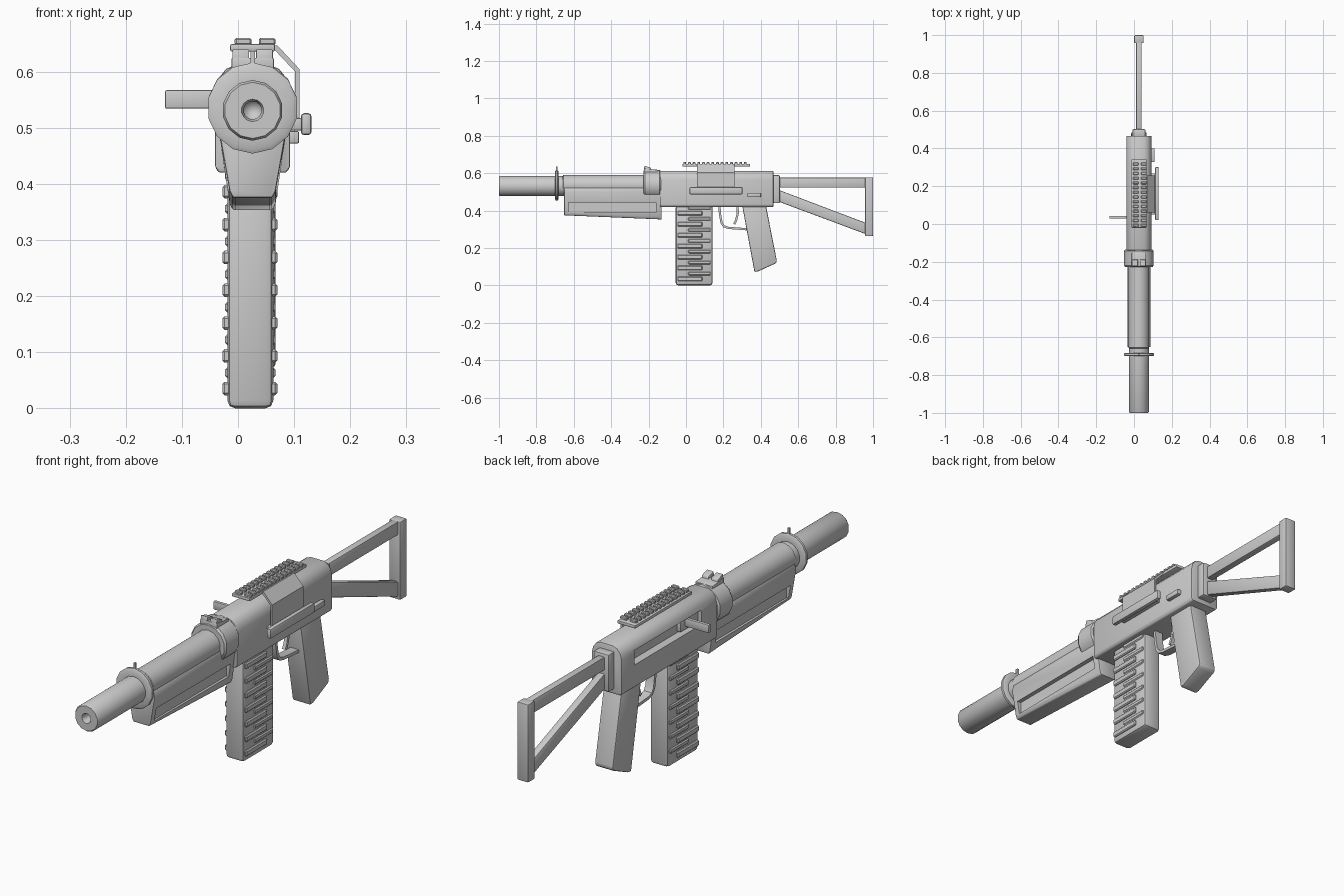
import bpy, bmesh, math
from mathutils import Vector

if "Cube" in bpy.data.objects:
    bpy.data.objects.remove(bpy.data.objects["Cube"])

CX = 0.026  # centre plane of the body


def finish(name, bm, bevel=0.0, seg=2):
    bmesh.ops.recalc_face_normals(bm, faces=bm.faces)
    me = bpy.data.meshes.new(name)
    bm.to_mesh(me)
    bm.free()
    ob = bpy.data.objects.new(name, me)
    bpy.context.collection.objects.link(ob)
    if bevel:
        m = ob.modifiers.new("bevel", 'BEVEL')
        m.width, m.segments, m.limit_method = bevel, seg, 'ANGLE'
    return ob


def loft(name, rings, bevel=0.0, seg=2, bm=None):
    """Closed solid through rings of 3D points."""
    own = bm is None
    bm = bmesh.new() if own else bm
    vs = [[bm.verts.new(p) for p in r] for r in rings]
    n = len(rings[0])
    for a, b in zip(vs, vs[1:]):
        for i in range(n):
            bm.faces.new((a[i], a[(i + 1) % n], b[(i + 1) % n], b[i]))
    bm.faces.new(vs[0])
    bm.faces.new(vs[-1])
    return finish(name, bm, bevel, seg) if own else None


def box(name, x0, x1, y0, y1, z0, z1, bevel=0.0, bm=None, seg=2):
    return loft(name, [[(x0, y0, z), (x1, y0, z), (x1, y1, z), (x0, y1, z)] for z in (z0, z1)], bevel, seg, bm)


def side_prism(name, prof, x0, x1, bevel=0.0, seg=2):
    """Profile in (y, z) extruded across x."""
    return loft(name, [[(x, y, z) for y, z in prof] for x in (x0, x1)], bevel, seg)


def long_prism(name, prof, y0, y1, bevel=0.0):
    """Profile in (x, z) extruded along y."""
    return loft(name, [[(x, y, z) for x, z in prof] for y in (y0, y1)], bevel)


def lathe(name, prof, z, sides=14):
    """Profile of (y, radius) turned around the y axis."""
    bm = bmesh.new()
    rings = []
    for k in range(sides):
        a = 2 * math.pi * k / sides
        rings.append([bm.verts.new((CX + r * math.sin(a), y, z + r * math.cos(a))) for y, r in prof])
    for k in range(sides):
        a, b = rings[k], rings[(k + 1) % sides]
        for i in range(len(prof) - 1):
            bm.faces.new((a[i], a[i + 1], b[i + 1], b[i]))
    bmesh.ops.remove_doubles(bm, verts=bm.verts, dist=1e-5)
    bmesh.ops.dissolve_degenerate(bm, dist=1e-5, edges=bm.edges)
    return finish(name, bm)


def cut(ob, cutter):
    m = ob.modifiers.new("cut", 'BOOLEAN')
    m.object, m.operation, m.solver = cutter, 'DIFFERENCE', 'EXACT'
    cutter.hide_render = True
    cutter.hide_set(True)
    cutter.display_type = 'WIRE'


def mirrored(half):
    return [(CX + x, z) for x, z in half] + [(CX - x, z) for x, z in reversed(half)]


def apply_all(ob):
    dg = bpy.context.evaluated_depsgraph_get()
    me = bpy.data.meshes.new_from_object(ob.evaluated_get(dg))
    ob.modifiers.clear()
    ob.data = me


# barrel with muzzle bore, front sight ring and band
lathe("muzzle_tube", [(-0.88, 0), (-0.9, 0.016), (-0.99, 0.016), (-1, 0.02), (-1, 0.05), (-0.994, 0.054),
                      (-0.65, 0.054), (-0.65, 0)], 0.531)
lathe("barrel", [(-0.66, 0), (-0.66, 0.05), (-0.655, 0.056), (-0.13, 0.056), (-0.13, 0)], 0.535)
lathe("sight_ring", [(-0.70, 0.05), (-0.70, 0.074), (-0.696, 0.081), (-0.686, 0.081), (-0.682, 0.074),
                     (-0.682, 0.05)], 0.535)
box("front_sight_post", CX - 0.004, CX + 0.004, -0.696, -0.686, 0.60, 0.637)
lathe("barrel_band", [(-0.228, 0), (-0.228, 0.074), (-0.22, 0.08), (-0.142, 0.08), (-0.135, 0.074),
                      (-0.135, 0)], 0.538)

# rear sight: sloped base with two ears around a notch
side_prism("rear_sight_base", [(-0.225, 0.60), (-0.225, 0.625), (-0.15, 0.618), (-0.15, 0.60)],
           CX - 0.038, CX + 0.038, 0.003)
for s in (-1, 1):
    a, b = sorted((CX + s * 0.006, CX + s * 0.036))
    side_prism("rear_sight_ear", [(-0.225, 0.615), (-0.222, 0.64), (-0.19, 0.63), (-0.185, 0.615)], a, b, 0.002)

# handguard with recessed side panels
def guard_ring(y, low):
    return [(x, y, z) for x, z in mirrored([(0.054, 0.525), (0.061, 0.50), (0.041, low + 0.012), (0.035, low)])]


handguard = loft("handguard", [guard_ring(-0.652, 0.375), guard_ring(-0.13, 0.353)], 0.004)
for s in (-1, 1):
    a, b = sorted((CX + s * 0.034, CX + s * 0.12))
    cut(handguard, box("panel_cutter", a, b, -0.628, -0.16, 0.39, 0.443))

# receiver with bolt slot in the left side
receiver = long_prism("receiver", mirrored([(0.06, 0.42), (0.067, 0.43), (0.067, 0.565), (0.061, 0.588),
                                            (0.047, 0.605), (0.028, 0.613)]), -0.14, 0.467, 0.004)
cut(receiver, box("slot_cutter", -0.10, -0.008, -0.04, 0.385, 0.515, 0.572))
box("bolt", -0.025, 0.01, -0.05, 0.07, 0.52, 0.568, 0.004)
handle = box("charging_handle", -0.13, -0.01, 0.028, 0.042, 0.534, 0.567, 0.003)
box("selector", 0.08, 0.109, 0.328, 0.40, 0.472, 0.494, 0.003)

# accessory rail with two rows of teeth
box("rail_plate", -0.014, 0.066, -0.02, 0.342, 0.636, 0.649, 0.003)
bm = bmesh.new()
for i in range(14):
    y = -0.014 + i * 0.0249
    for x in (-0.006, 0.037):
        box("", x, x + 0.03, y, y + 0.015, 0.647, 0.66, bm=bm)
finish("rail_teeth", bm, 0.003, 1)

# bent side bracket and clamp bar on the right
long_prism("rail_bracket", [(0.060, 0.647), (0.070, 0.647), (0.110, 0.604), (0.110, 0.495), (0.102, 0.495),
                            (0.102, 0.600), (0.066, 0.638), (0.060, 0.638)], 0.06, 0.258)
box("bracket_foot", 0.09, 0.114, 0.05, 0.268, 0.495, 0.517, 0.003)
box("clamp_bar", 0.112, 0.131, 0.02, 0.302, 0.487, 0.526, 0.006)

# magazine with interleaved side ribs
box("magazine", -0.019, 0.063, -0.055, 0.142, 0.0, 0.43, 0.014)
bm = bmesh.new()
for i in range(7):
    z = 0.023 + i * 0.0585
    box("", -0.028, 0.07, -0.046, 0.088, z, z + 0.024, bm=bm)
    box("", -0.023, 0.067, 0.012, 0.132, z + 0.031, z + 0.05, bm=bm)
finish("magazine_ribs", bm, 0.004, 1)

# pistol grip, guard and trigger
side_prism("pistol_grip", [(0.298, 0.44), (0.366, 0.072), (0.385, 0.075), (0.48, 0.118), (0.486, 0.13),
                           (0.425, 0.44)], CX - 0.041, CX + 0.041, 0.015)


def strap(name, pts, t, half):
    """Flat strip following points in (y, z)."""
    pts = [Vector(p) for p in pts]
    rings = []
    for i, p in enumerate(pts):
        d = (pts[min(i + 1, len(pts) - 1)] - pts[max(i - 1, 0)]).normalized()
        n = Vector((-d.y, d.x)) * t / 2
        rings.append([(CX + sx * half, p.x + s * n.x, p.y + s * n.y)
                      for sx, s in ((-1, -1), (1, -1), (1, 1), (-1, 1))])
    return loft(name, rings)


strap("trigger_guard", [(0.178, 0.43), (0.182, 0.38), (0.19, 0.335), (0.202, 0.316), (0.225, 0.308), (0.33, 0.30)],
      0.012, 0.018)
strap("trigger", [(0.275, 0.43), (0.277, 0.385), (0.268, 0.35), (0.258, 0.328)], 0.012, 0.007)

# skeleton stock
box("stock_mount", CX - 0.034, CX + 0.034, 0.46, 0.502, 0.44, 0.59, 0.006)
box("stock_upper_bar", CX - 0.015, CX + 0.015, 0.49, 0.965, 0.523, 0.577, 0.005)
side_prism("stock_lower_bar", [(0.49, 0.513), (0.49, 0.45), (0.965, 0.273), (0.965, 0.333)],
           CX - 0.015, CX + 0.015, 0.005)
box("butt_plate", CX - 0.025, CX + 0.025, 0.957, 1.0, 0.264, 0.578, 0.005)

# bake modifiers, drop cutters, shade
cutters = [o for o in bpy.data.objects if "cutter" in o.name]
parts = [o for o in bpy.data.objects if o not in cutters]
for o in parts:
    if o.modifiers:
        apply_all(o)
for o in cutters:
    bpy.data.objects.remove(o)
bpy.ops.object.select_all(action='DESELECT')
for o in parts:
    o.select_set(True)
bpy.context.view_layer.objects.active = parts[0]
bpy.ops.object.shade_smooth_by_angle(angle=math.radians(35))
